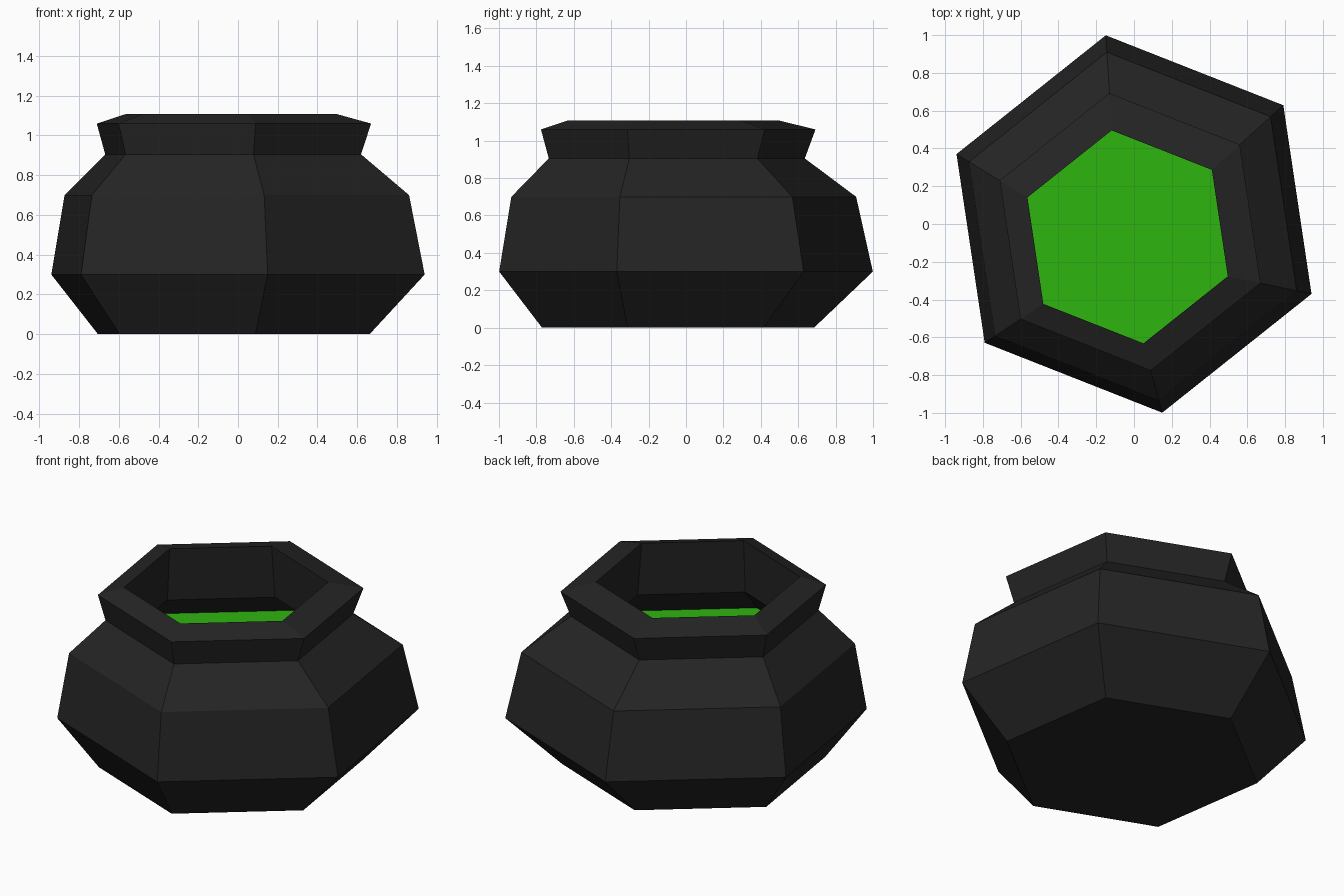
import bpy
import bmesh
from math import cos, sin, radians

cube = bpy.data.objects.get("Cube")
if cube:
    bpy.data.objects.remove(cube, do_unlink=True)

SIDES = 6
TURN = radians(38.5)
WIDEST = 1.01


def material(name, rgb):
    mat = bpy.data.materials.new(name)
    mat.use_nodes = True
    mat.diffuse_color = (*rgb, 1)
    bsdf = next(n for n in mat.node_tree.nodes if n.type == "BSDF_PRINCIPLED")
    bsdf.inputs["Base Color"].default_value = (*rgb, 1)
    bsdf.inputs["Roughness"].default_value = 0.8
    return mat


def ring(bm, radius, z):
    # Narrower rings drift slightly towards the front right of the pot
    shift = WIDEST - radius
    cx, cy = -0.077 * shift, -0.155 * shift
    angles = [TURN + radians(360 / SIDES) * i for i in range(SIDES)]
    return [bm.verts.new((cx + radius * cos(a), cy + radius * sin(a), z)) for a in angles]


def make_object(name, bm, mat):
    mesh = bpy.data.meshes.new(name)
    bm.to_mesh(mesh)
    bm.free()
    mesh.materials.append(mat)
    obj = bpy.data.objects.new(name, mesh)
    bpy.context.collection.objects.link(obj)
    return obj


black_iron = material("black iron", (0.018, 0.018, 0.018))
green_liquid = material("green liquid", (0.028, 0.46, 0.005))

# Pot wall: radius and height from the base, over the rim, down the inside
LIQUID = (0.82, 0.60)
profile = [(0.735, 0), (WIDEST, 0.30), (0.932, 0.70), (0.692, 0.905),
           (0.742, 1.06), (0.57, 1.108), (0.60, 0.78), LIQUID]
bm = bmesh.new()
rings = [ring(bm, r, z) for r, z in profile]
bm.faces.new(reversed(rings[0]))
for low, high in zip(rings, rings[1:]):
    for i in range(SIDES):
        j = (i + 1) % SIDES
        bm.faces.new((low[i], low[j], high[j], high[i]))
make_object("cauldron_pot", bm, black_iron)

# Liquid surface inside the pot
bm = bmesh.new()
bm.faces.new(ring(bm, *LIQUID))
make_object("liquid_surface", bm, green_liquid)
